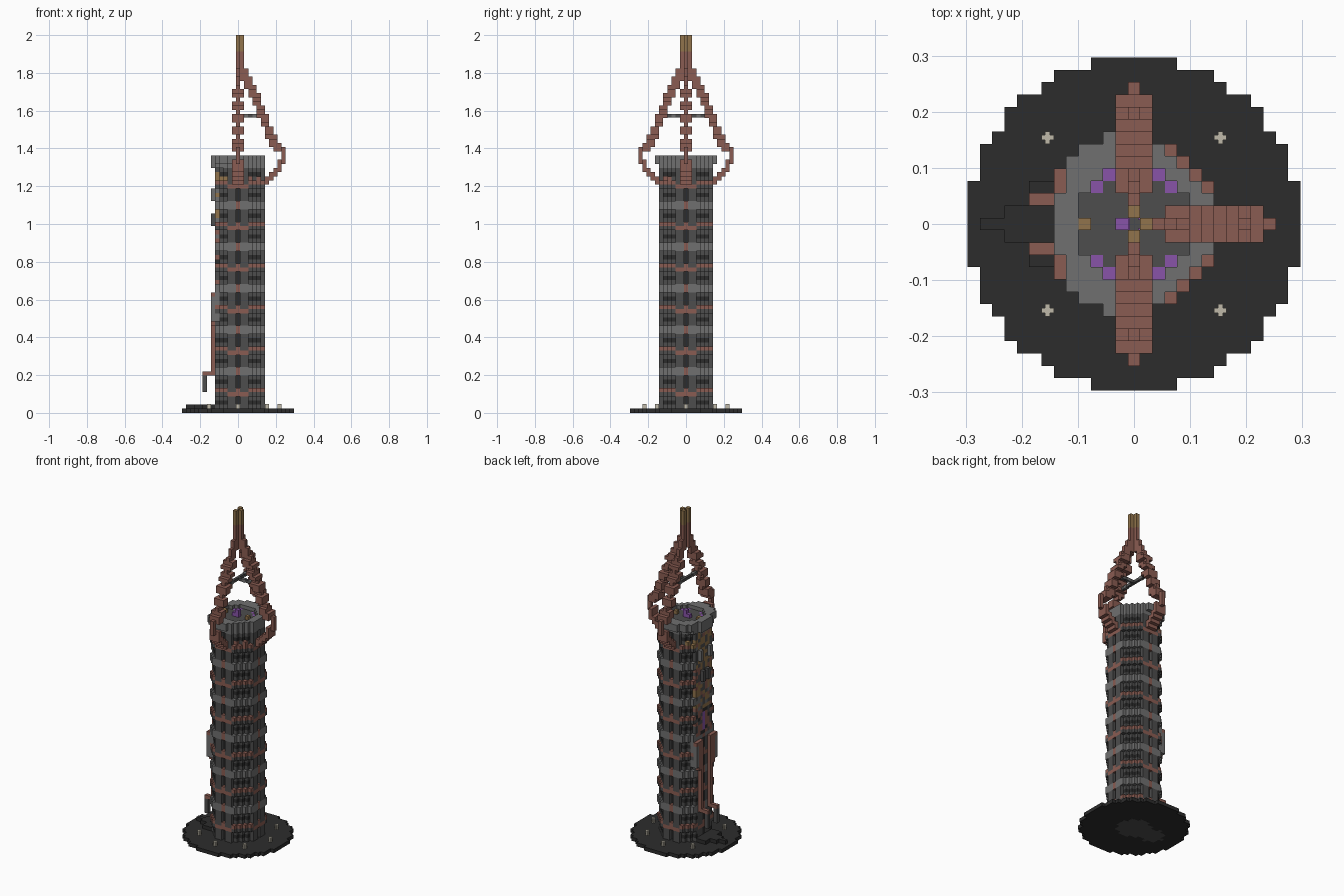
import bpy
import bmesh
import random

random.seed(4)
V = 2 / 91          # edge of one block
START = bpy.data.objects.get("Cube")
if START:
    bpy.data.objects.remove(START)


def linear(c):
    c /= 255
    return c / 12.92 if c < 0.04 else ((c + 0.055) / 1.055) ** 2.4


def material(name, r, g, b):
    m = bpy.data.materials.new(name)
    m.use_nodes = True
    col = (linear(r), linear(g), linear(b), 1)
    m.diffuse_color = col
    bsdf = next(n for n in m.node_tree.nodes if n.type == 'BSDF_PRINCIPLED')
    bsdf.inputs["Base Color"].default_value = col
    return m


COLOURS = {
    "black": material("black stone", 44, 44, 44),
    "dark": material("dark grey stone", 77, 77, 77),
    "grey": material("light grey stone", 112, 112, 112),
    "brown": material("red brown metal", 138, 92, 82),
    "gold": material("dull gold", 145, 116, 76),
    "purple": material("purple crystal", 136, 84, 168),
    "lamp": material("pale lamp", 192, 186, 170),
}
SIDES = [(1, 0, 0), (-1, 0, 0), (0, 1, 0), (0, -1, 0), (0, 0, 1), (0, 0, -1)]


def blocks(name, cells):
    """Outer skin of a set of grid blocks; cells maps (i, j, k) to a colour."""
    bm = bmesh.new()
    verts = {}
    used = list(dict.fromkeys(cells.values()))

    def vert(p):
        if p not in verts:
            verts[p] = bm.verts.new(((p[0] - 0.5) * V, (p[1] - 0.5) * V, p[2] * V))
        return verts[p]

    for cell, colour in cells.items():
        for side in SIDES:
            if tuple(c + d for c, d in zip(cell, side)) in cells:
                continue
            axis = next(n for n in range(3) if side[n])
            u, w = (axis + 1) % 3, (axis + 2) % 3
            ring = []
            for du, dw in ((0, 0), (1, 0), (1, 1), (0, 1)):
                p = list(cell)
                p[axis] += side[axis] > 0
                p[u] += du
                p[w] += dw
                ring.append(vert(tuple(p)))
            if side[axis] < 0:
                ring.reverse()
            bm.faces.new(ring).material_index = used.index(colour)
    mesh = bpy.data.meshes.new(name)
    bm.to_mesh(mesh)
    bm.free()
    for colour in used:
        mesh.materials.append(COLOURS[colour])
    ob = bpy.data.objects.new(name, mesh)
    bpy.context.collection.objects.link(ob)


def box(name, centre, size, colour):
    bpy.ops.mesh.primitive_cube_add(size=1, location=[c * V for c in centre])
    ob = bpy.context.object
    ob.name = name
    ob.scale = [s * V for s in size]
    ob.data.materials.append(COLOURS[colour])


def fill(cells, xs, ys, zs, colour):
    cells.update({(i, j, k): colour for i in xs for j in ys for k in zs})


def grid(n):
    return [(i, j) for i in range(-n, n + 1) for j in range(-n, n + 1)]


# Round base, with paler footings showing underneath
base = {}
for i, j in grid(13):
    if i * i + j * j <= 182:
        base[i, j, 0] = "black"
blocks("base", base)
footing = [(i, j) for i, j in grid(9) if i * i + j * j <= 18 or (i + 6) ** 2 + j * j <= 9]
for n, (i, j) in enumerate(footing):
    box(f"footing_{n}", (i, j, 0.0), (1, 1, 0.02), "dark")

# Entrance slab
slab = {}
fill(slab, range(-10, -5), range(-1, 2), [1], "black")
fill(slab, range(-12, -10), [0], [1], "black")
fill(slab, range(-8, -5), range(-3, 4), [1], "black")
blocks("entrance_slab", slab)

# Ring of small cross-shaped lamps
for n, (i, j) in enumerate([(7, 7), (-7, 7), (7, -7), (-7, -7), (0, 10), (0, -10), (10, 0)]):
    box(f"lamp_{n}_a", (i, j, 1.6), (1, 0.4, 1.2), "lamp")
    box(f"lamp_{n}_b", (i, j, 1.6), (0.4, 1, 1.2), "lamp")


# Shaft: banded round tower with a slot down the middle of each side
def shaft_colour(a, b, k):
    step = k % 10
    if b == 0 and a >= 5:
        return "brown" if k % 5 in (0, 4) else "black"
    if step in (9, 0):
        return "grey" if b >= 1 else "dark"
    if step == (4 if b <= 2 else 5) or (step == 6 and (a, b) == (5, 4)):
        return "brown"
    if step in (7, 2) and b >= 3:
        return "black"
    return "dark"


shaft = {}
for k in range(1, 59):
    ledge = k % 10 in (9, 0, 4, 5)
    for i, j in grid(6):
        a, b = max(abs(i), abs(j)), min(abs(i), abs(j))
        if i == -6 or i * i + j * j > (45 if ledge else 40):
            continue
        if a == 6 and b == 0 and k % 5 not in (0, 4):
            continue
        shaft[i, j, k] = shaft_colour(a, b, k)
# Exposed machinery up the -x side
for k in range(30, 59):
    for j in range(-3, 4):
        if k < 37:
            pick = random.choice(["brown", "brown", "dark", "black"])
        else:
            pick = random.choice(["gold", "gold", "brown", "dark", "dark", "grey"])
        shaft[-5, j, k] = pick
fill(shaft, [-5], [0], range(31, 36), "purple")
fill(shaft, [-6], [-2, 2], range(51, 54), "grey")
fill(shaft, [-6], [-1, 1], range(45, 48), "dark")
# Collar of brackets below the crown
for i, j in grid(5):
    if 25 < i * i + j * j <= 41:
        for k in (55, 56):
            if (i + j + k) % 3 == 0:
                shaft[i, j, k] = "gold" if i < 0 else "brown"
blocks("shaft", shaft)

# Twin pipes and side boxes on the -x side
pipes = {}
for s in (-1, 1):
    fill(pipes, [-6], [2 * s], range(9, 29), "brown")
    fill(pipes, [-8, -7], [2 * s], [9], "brown")
    fill(pipes, [-8], [2 * s], range(5, 9), "dark")
    fill(pipes, [-6, -5], [4 * s], range(22, 29), "grey")
    fill(pipes, [-6], [3 * s], range(21, 29), "brown")
    fill(pipes, [-6], [4 * s], [28], "brown")
blocks("pipes", pipes)

# Crown with a sunken deck, inlays and a crystal
crown = {}
for i, j in grid(7):
    d = i * i + j * j
    inside = i + abs(j) <= 8 if i > 0 else d <= 53
    if not inside or abs(i) > 6 or (abs(i) == 6 and abs(j) > 2):
        continue
    for k in range(59, 62):
        if d <= 20 and k == 61:
            continue
        if k == 59 and d > 42:
            continue
        crown[i, j, k] = "dark" if d <= 20 else "grey"
for s in (-1, 1):
    for t in (-1, 1):
        fill(crown, [2 * s], [4 * t], [60], "purple")
        fill(crown, [3 * s], [3 * t], [60], "purple")
fill(crown, [-4, 3], [0], [61], "gold")
fill(crown, [0, -1], [0], [61], "purple")
fill(crown, [0], [0], [62], "purple")
blocks("crown", crown)

# Three bowed ribs meeting in a spire: (radius, level) along the rib
PATH = [(6, 55), (8, 56), (9, 58), (10, 59), (11, 61), (11, 62), (9, 65),
        (6, 72), (4, 77), (2, 81), (1, 84), (1, 90)]
for name, (dx, dy) in {"left_rib": (1, 0), "back_rib": (0, 1), "front_rib": (0, -1)}.items():
    rib = {}
    for (r0, k0), (r1, k1) in zip(PATH, PATH[1:]):
        for n in range(21):
            r = round(r0 + (r1 - r0) * n / 20)
            k = round(k0 + (k1 - k0) * n / 20)
            wide = 4 <= r <= 10 and (k < 64 or k % 3 != 0)
            for q in ((r, r - 1) if 1 < r and k > 62 else (r,)):
                if q < 1:
                    continue
                for t in ((-1, 0, 1) if wide else (0,)):
                    rib[q * dx + t * dy, q * dy + t * dx, k] = "gold" if k > 86 else "brown"
    blocks(name, rib)

# Braces tying the ribs together
box("cross_brace", (0, 0, 71.6), (0.7, 10, 0.8), "dark")
box("side_brace", (2.5, 0, 71.6), (5, 0.7, 0.8), "dark")
for n, (i, j) in enumerate([(2, 0), (4, 0), (0, 3), (0, -3)]):
    box(f"brace_collar_{n}", (i, j, 71.6), (0.9, 0.9, 0.9), "grey")
